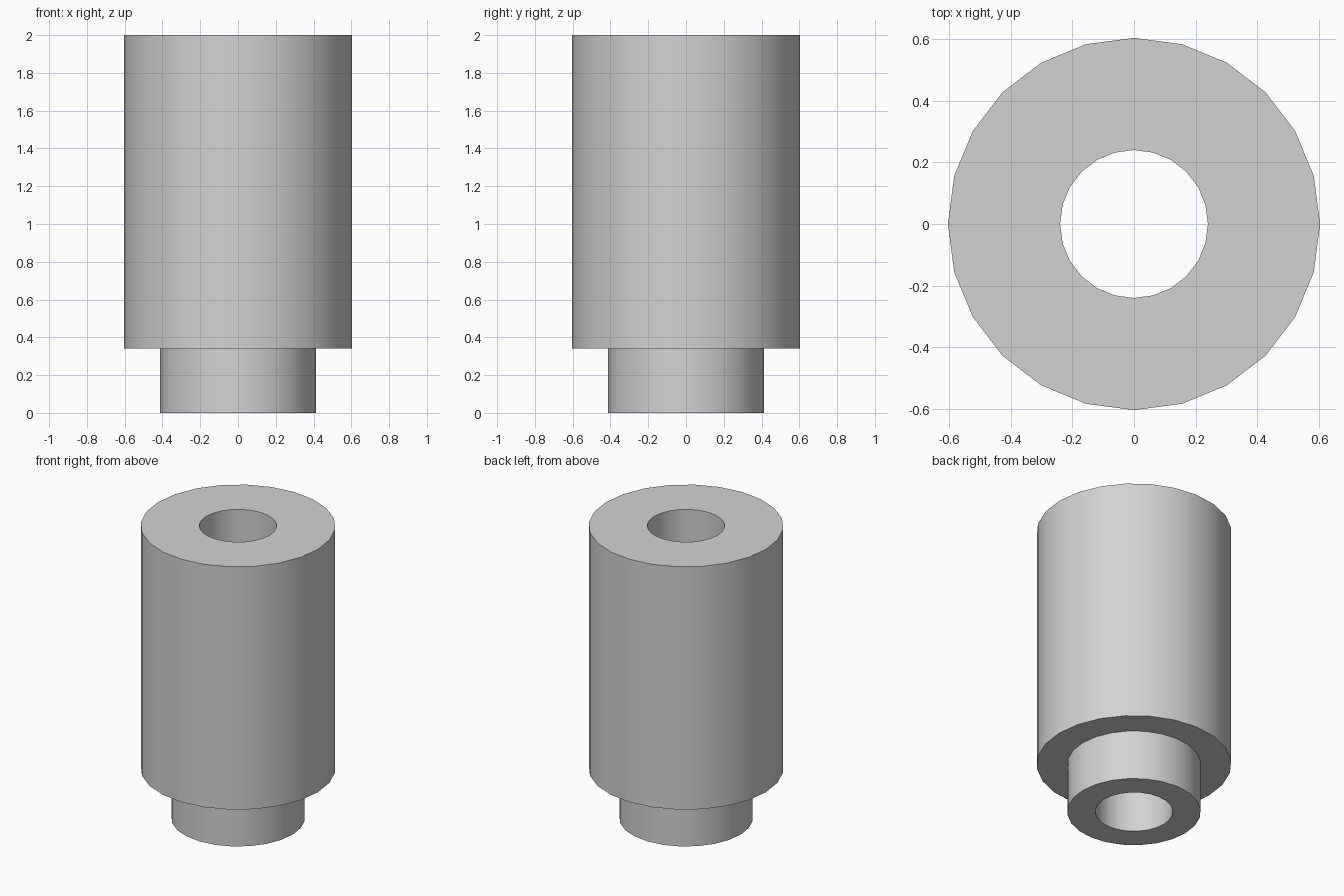
import bpy, bmesh, math

if "Cube" in bpy.data.objects:
    bpy.data.objects.remove(bpy.data.objects["Cube"])

SIDES = 24

# Cross-section (radius, height) of the hollow stepped bushing
PROFILE = [(0.24, 0.0), (0.414, 0.0), (0.414, 0.34),
           (0.604, 0.34), (0.604, 2.0), (0.24, 2.0)]

grey = bpy.data.materials.new("light grey")
grey.diffuse_color = (0.65, 0.65, 0.65, 1)
grey.use_nodes = True
grey.node_tree.nodes["Principled BSDF"].inputs["Base Color"].default_value = grey.diffuse_color

# Revolve the closed profile around z
bm = bmesh.new()
rings = []
for i in range(SIDES):
    a = 2 * math.pi * i / SIDES
    rings.append([bm.verts.new((r * math.cos(a), r * math.sin(a), z)) for r, z in PROFILE])
n = len(PROFILE)
for i in range(SIDES):
    here, there = rings[i], rings[(i + 1) % SIDES]
    for j in range(n):
        k = (j + 1) % n
        bm.faces.new((here[j], there[j], there[k], here[k]))
bmesh.ops.recalc_face_normals(bm, faces=bm.faces)

mesh = bpy.data.meshes.new("stepped_bushing")
bm.to_mesh(mesh)
bm.free()
mesh.materials.append(grey)
bushing = bpy.data.objects.new("stepped_bushing", mesh)
bpy.context.collection.objects.link(bushing)

# Smooth round walls, sharp rims
bpy.context.view_layer.objects.active = bushing
bushing.select_set(True)
bpy.ops.object.shade_smooth_by_angle(angle=math.radians(30))
